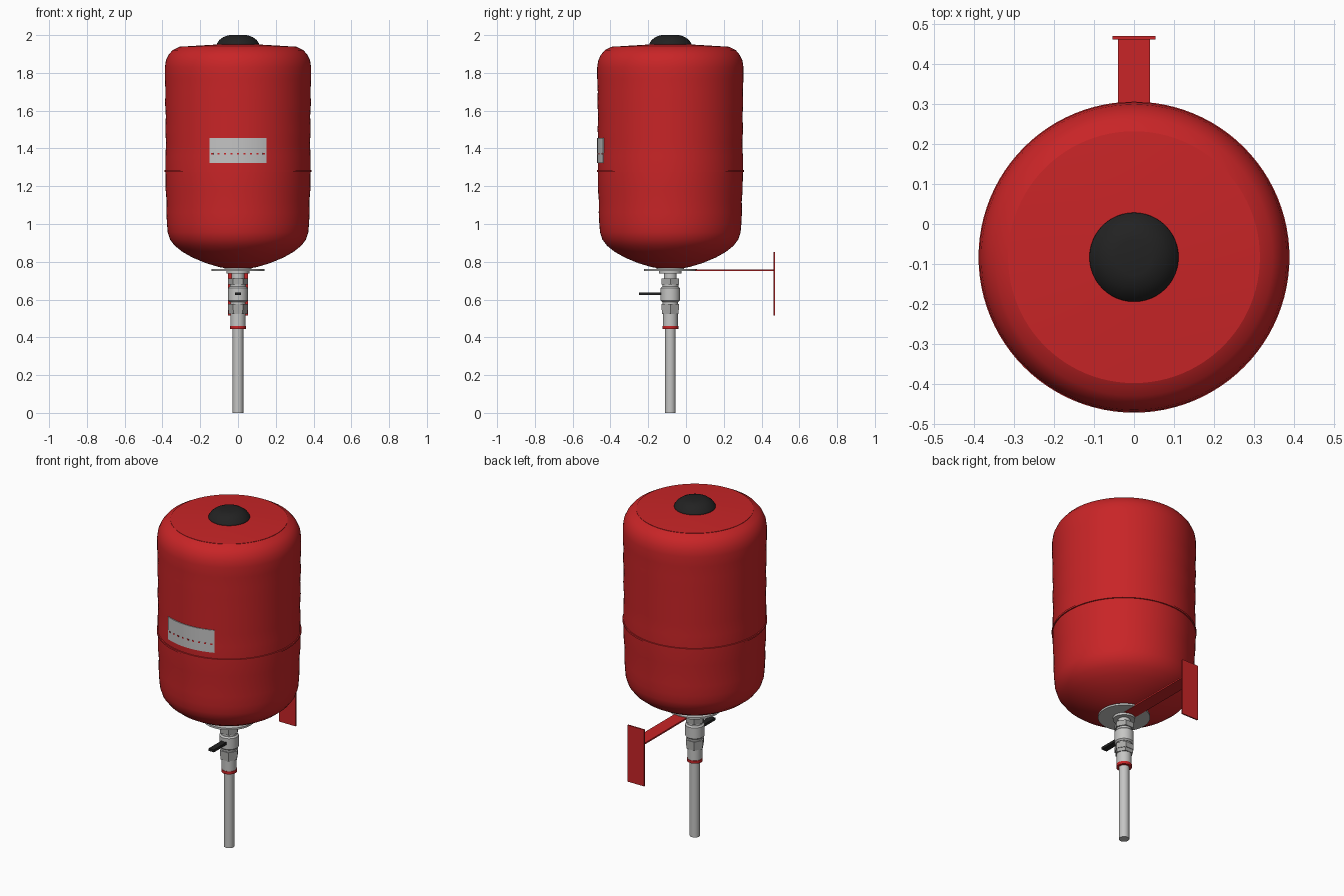
import bpy, bmesh, math
from mathutils import Matrix

if "Cube" in bpy.data.objects:
    bpy.data.objects.remove(bpy.data.objects["Cube"])

AXIS_Y = -0.083


def material(name, rgb):
    m = bpy.data.materials.new(name)
    m.use_nodes = True
    m.diffuse_color = (*rgb, 1)
    m.node_tree.nodes["Principled BSDF"].inputs["Base Color"].default_value = (*rgb, 1)
    return m


RED = material("red paint", (0.58, 0.018, 0.02))
BLACK = material("black plastic", (0.016, 0.016, 0.016))
GREY = material("grey metal", (0.56, 0.56, 0.55))
STEEL = material("steel nuts", (0.4, 0.4, 0.39))
LABEL = material("label grey", (0.55, 0.55, 0.55))


def finish(name, bm, mat, y=AXIS_Y, smooth=True):
    bmesh.ops.recalc_face_normals(bm, faces=bm.faces)
    mesh = bpy.data.meshes.new(name)
    bm.to_mesh(mesh)
    bm.free()
    mesh.materials.append(mat)
    ob = bpy.data.objects.new(name, mesh)
    ob.location.y = y
    bpy.context.collection.objects.link(ob)
    if smooth:
        bpy.ops.object.select_all(action="DESELECT")
        ob.select_set(True)
        bpy.context.view_layer.objects.active = ob
        bpy.ops.object.shade_smooth_by_angle(angle=math.radians(25))
    return ob


def lathe(name, profile, mat, sides=48, smooth=True):
    """Revolve (radius, z) points about the tank axis and close both ends."""
    bm = bmesh.new()
    rings = []
    for r, z in profile:
        rings.append([bm.verts.new((r * math.cos(a), r * math.sin(a), z))
                      for a in (math.tau * i / sides for i in range(sides))])
    for low, high in zip(rings, rings[1:]):
        for i in range(sides):
            j = (i + 1) % sides
            bm.faces.new((low[i], low[j], high[j], high[i]))
    bm.faces.new(rings[0])
    bm.faces.new(rings[-1])
    return finish(name, bm, mat, smooth=smooth)


def tube(name, r, z0, z1, mat, sides=32):
    return lathe(name, [(r, z0), (r, z1)], mat, sides, smooth=sides > 8)


def box(name, size, centre, mat):
    bm = bmesh.new()
    bmesh.ops.create_cube(bm, size=1, matrix=Matrix.Translation(centre) @ Matrix.Diagonal((*size, 1)))
    return finish(name, bm, mat, y=0, smooth=False)


def curved_plate(name, half_width, z0, z1, r, thick, mat, x=0, steps=16):
    """Thin plate wrapped round the front of the tank."""
    bm = bmesh.new()
    a0, a1 = math.asin((x - half_width) / r), math.asin((x + half_width) / r)
    columns = []
    for i in range(steps + 1):
        a = a0 + (a1 - a0) * i / steps
        columns.append([bm.verts.new((q * math.sin(a), -q * math.cos(a), z))
                        for q, z in ((r, z0), (r + thick, z0), (r + thick, z1), (r, z1))])
    for p, q in zip(columns, columns[1:]):
        for i in range(4):
            j = (i + 1) % 4
            bm.faces.new((p[i], p[j], q[j], q[i]))
    bm.faces.new(columns[0])
    bm.faces.new(columns[-1])
    return finish(name, bm, mat)


# Tank shell: coned base, gently waved wall, rounded shoulder, shallow lid
lathe("tank_shell", [
    (0.06, 0.765), (0.10, 0.772), (0.17, 0.793), (0.24, 0.822), (0.295, 0.853),
    (0.335, 0.885), (0.36, 0.918), (0.372, 0.955), (0.376, 1.0), (0.379, 1.06),
    (0.378, 1.12), (0.383, 1.18), (0.384, 1.28), (0.384, 1.36), (0.381, 1.43),
    (0.385, 1.5), (0.382, 1.57), (0.386, 1.64), (0.384, 1.7), (0.387, 1.77),
    (0.387, 1.83), (0.382, 1.865), (0.368, 1.895), (0.347, 1.92), (0.315, 1.936)],
    RED, 96)
lathe("tank_lid", [(0.315, 1.932), (0.315, 1.938), (0.1, 1.951)], RED, 96)
lathe("seam_ridge", [(0.38, 1.274), (0.389, 1.276), (0.389, 1.286), (0.38, 1.288)], RED, 96)

# Valve cap on top
lathe("top_cap", [(0.112, 1.945), (0.111, 1.956), (0.1, 1.973), (0.08, 1.988),
                  (0.062, 1.996), (0.045, 2.0)], BLACK)

# Label with a dotted red line
curved_plate("label", 0.15, 1.322, 1.455, 0.382, 0.005, LABEL)
for i in range(9):
    curved_plate("label_dot", 0.006, 1.368, 1.376, 0.384, 0.004, RED,
                 x=(i - 4) * 0.034, steps=1)

# Mounting disc and neck under the tank
tube("neck_collar", 0.072, 0.76, 0.782, GREY)
tube("mounting_disc", 0.14, 0.752, 0.763, GREY, 64)
tube("lower_collar", 0.06, 0.738, 0.753, GREY)

# Wall bracket
box("bracket_arm", (0.08, 0.495, 0.009), (0, 0.2155, 0.7545), RED)
box("wall_plate", (0.107, 0.008, 0.335), (0, 0.466, 0.683), RED)

# Valve and pipe fittings
tube("upper_pipe", 0.034, 0.7, 0.74, GREY)
for z in (0.68, 0.545):
    tube("hex_nut", 0.054, z, z + 0.032, STEEL, 6)
tube("upper_spacer", 0.042, 0.66, 0.685, GREY)
lathe("valve_body", [(0.044, 0.588), (0.052, 0.596), (0.052, 0.66), (0.044, 0.668)], GREY)
tube("lower_spacer", 0.041, 0.572, 0.592, GREY)
tube("hex_collar", 0.05, 0.524, 0.546, STEEL, 6)
tube("pipe_union", 0.04, 0.458, 0.526, GREY)
tube("red_ring", 0.042, 0.444, 0.461, RED)
tube("drop_pipe", 0.028, 0.0, 0.45, GREY)

# Lever handle
box("lever_handle", (0.034, 0.125, 0.015), (0, -0.1875, 0.631), BLACK)
